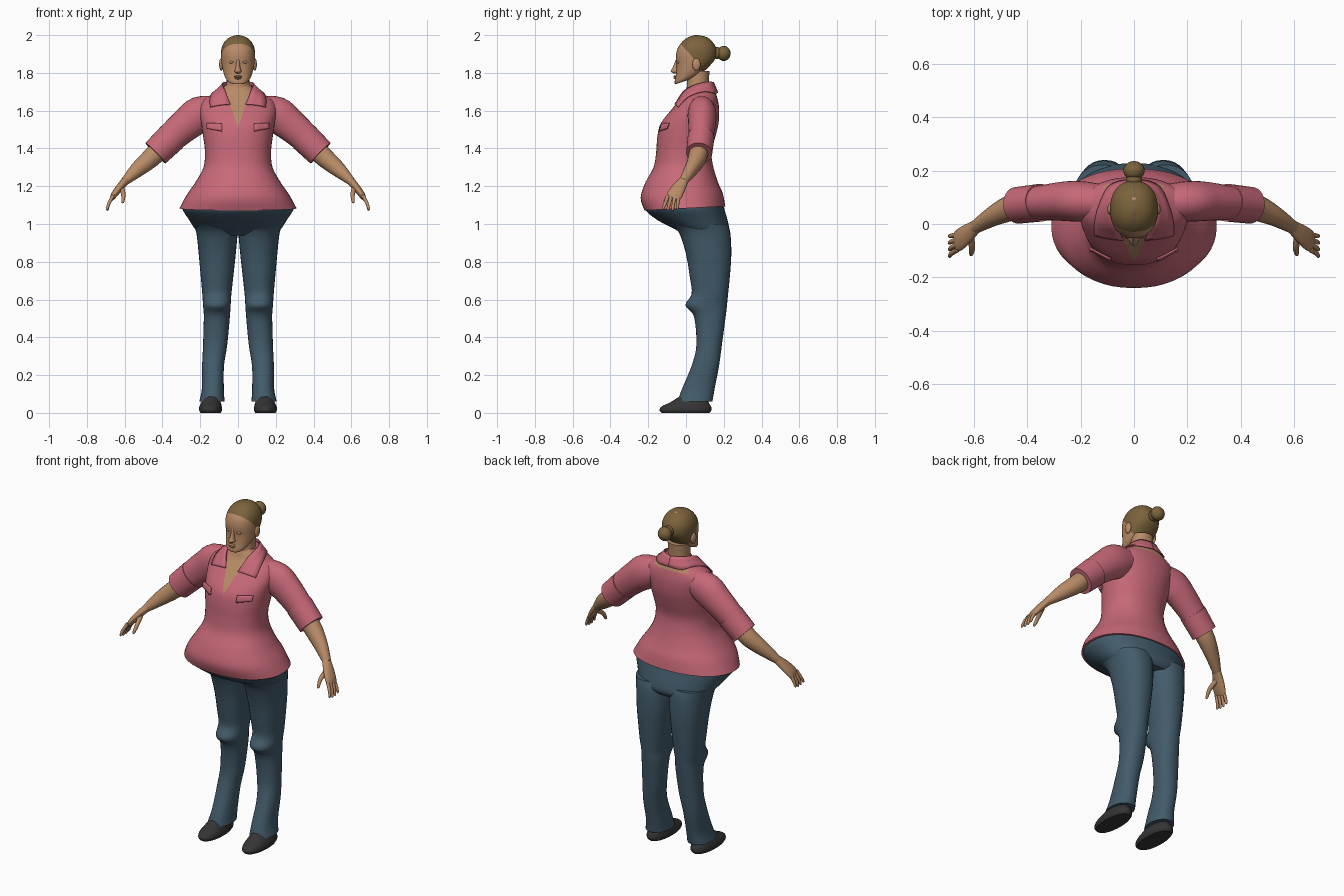
import bpy, bmesh, math
from mathutils import Vector

if "Cube" in bpy.data.objects:
    bpy.data.objects.remove(bpy.data.objects["Cube"])


def material(name, r, g, b):
    m = bpy.data.materials.new(name)
    m.use_nodes = True
    m.diffuse_color = (r, g, b, 1)
    bsdf = m.node_tree.nodes["Principled BSDF"]
    bsdf.inputs["Base Color"].default_value = (r, g, b, 1)
    bsdf.inputs["Roughness"].default_value = 0.8
    return m


SKIN = material("tan skin", 0.48, 0.26, 0.135)
HAIR = material("brown hair", 0.2, 0.125, 0.045)
SHIRT = material("rose shirt", 0.57, 0.14, 0.185)
DENIM = material("blue denim", 0.055, 0.105, 0.145)
SHOE = material("black leather", 0.035, 0.035, 0.037)
SIDES = (("left", 1), ("right", -1))


def finish(name, bm, *mats):
    bmesh.ops.recalc_face_normals(bm, faces=bm.faces)
    me = bpy.data.meshes.new(name)
    bm.to_mesh(me)
    bm.free()
    for m in mats:
        me.materials.append(m)
    ob = bpy.data.objects.new(name, me)
    bpy.context.collection.objects.link(ob)
    bpy.ops.object.select_all(action="DESELECT")
    ob.select_set(True)
    bpy.context.view_layer.objects.active = ob
    bpy.ops.object.shade_smooth_by_angle(angle=math.radians(45))
    return ob


def spline(rows, steps):
    """Smoothly interpolated rows, passing through every given row."""
    out = []
    for i in range(len(rows) - 1):
        a, b, c, d = (rows[max(i - 1, 0)], rows[i], rows[i + 1],
                      rows[min(i + 2, len(rows) - 1)])
        for k in range(steps):
            t = k / steps
            out.append([q + t * ((r - p) + t * ((2 * p - 5 * q + 4 * r - s)
                        + t * (3 * (q - r) + s - p))) / 2
                        for p, q, r, s in zip(a, b, c, d)])
    return out + [list(rows[-1])]


def skin_rings(rings):
    bm = bmesh.new()
    loops = [[bm.verts.new(p) for p in ring] for ring in rings]
    n = len(loops[0])
    for a, b in zip(loops, loops[1:]):
        for j in range(n):
            bm.faces.new((a[j], a[(j + 1) % n], b[(j + 1) % n], b[j]))
    bm.faces.new(loops[0])
    bm.faces.new(loops[-1])
    return bm


def power(v, e):
    return math.copysign(abs(v) ** e, v)


def stack(rows, side=1, n=32, square=2.2, steps=4):
    """Level rings: height, centre x, half width, front y, back y, tilt."""
    rings = []
    for z, cx, rx, yf, yb, tilt in spline(rows, steps):
        ring = []
        for j in range(n):
            a = math.tau * j / n
            dy = power(math.sin(a), 2 / square) * (yb - yf) / 2
            x = cx * side + power(math.cos(a), 2 / square) * rx
            ring.append((x, (yf + yb) / 2 + dy, z + tilt * dy))
        rings.append(ring)
    return skin_rings(rings)


def tube(rows, side=1, n=20, steps=4):
    """Rings across a path: x, y, z, depth radius, other radius."""
    rows = spline(rows, steps)
    pts = [Vector((r[0] * side, r[1], r[2])) for r in rows]
    rings = []
    for i, (p, r) in enumerate(zip(pts, rows)):
        t = (pts[min(i + 1, len(pts) - 1)] - pts[max(i - 1, 0)]).normalized()
        u = Vector((0, 1, 0))
        u = (u - t * u.dot(t)).normalized()
        v = t.cross(u)
        rings.append([p + u * r[3] * math.cos(math.tau * j / n)
                      + v * r[4] * math.sin(math.tau * j / n) for j in range(n)])
    return skin_rings(rings)


def ball(name, at, size, mat):
    bm = bmesh.new()
    bmesh.ops.create_uvsphere(bm, u_segments=20, v_segments=12, radius=1)
    for v in bm.verts:
        v.co = Vector(at) + v.co * Vector(size)
    return finish(name, bm, mat)


def cut(bm, co, no):
    bmesh.ops.bisect_plane(bm, geom=bm.verts[:] + bm.edges[:] + bm.faces[:],
                           plane_co=co, plane_no=no)


def patch(name, top, bottom, target, mat, steps=4):
    """Thin cloth strip laid over a target."""
    bm = bmesh.new()
    rows = []
    for a, b in zip(spline(top, steps), spline(bottom, steps)):
        rows.append([bm.verts.new(Vector(a).lerp(Vector(b), k / 3)) for k in range(4)])
    for p, q in zip(rows, rows[1:]):
        for k in range(3):
            bm.faces.new((p[k], p[k + 1], q[k + 1], q[k]))
    ob = finish(name, bm, mat)
    wrap = ob.modifiers.new("lay", "SHRINKWRAP")
    wrap.target = target
    wrap.wrap_mode = "OUTSIDE"
    wrap.offset = 0.006
    thick = ob.modifiers.new("cloth", "SOLIDIFY")
    thick.thickness = 0.006
    thick.offset = 0
    return ob


# Shirt body, with the open neck and the bare strip behind the collar
bm = stack([(1.083, 0, .31, -.22, .208, .05), (1.15, 0, .274, -.24, .195, .05),
            (1.22, 0, .226, -.215, .17, 0), (1.30, 0, .183, -.172, .145, 0),
            (1.38, 0, .175, -.158, .135, 0), (1.46, 0, .184, -.152, .155, 0),
            (1.53, 0, .194, -.135, .172, 0), (1.60, 0, .205, -.082, .176, 0),
            (1.65, 0, .192, -.04, .17, 0), (1.685, 0, .14, -.012, .16, 0),
            (1.715, 0, .085, 0, .15, 0), (1.735, 0, .07, .01, .14, 0)], n=48)
for sx in (3, -3):
    cut(bm, (0, 0, 1.51), (sx, 0, -1))
for z in (1.672, 1.69):
    cut(bm, (0, 0, z), (0, 0, 1))
for f in bm.faces:
    c = f.calc_center_median()
    opening = c.y < .05 and c.z - 1.51 > 3 * abs(c.x)
    strip = c.y > .11 and 1.672 < c.z < 1.69 and abs(c.x) < .11
    f.material_index = int(opening or strip)
shirt = finish("shirt_body", bm, SHIRT, SKIN)

# Trouser seat
finish("trouser_seat", stack([
    (1.11, 0, .285, -.215, .195, .05), (1.08, 0, .295, -.212, .2, .05),
    (1.02, 0, .258, -.15, .22, 0), (.97, 0, .225, -.055, .228, 0),
    (.94, 0, .19, 0, .21, 0)], n=48), DENIM)

for label, s in SIDES:
    # Trouser leg and shoe
    leg = [(1.0, .118, .118, -.08, .222), (.95, .111, .109, -.035, .235),
           (.84, .11, .098, 0, .24), (.72, .111, .086, .02, .232),
           (.63, .112, .077, .03, .223), (.57, .112, .073, -.003, .217),
           (.51, .112, .069, .042, .21), (.36, .121, .064, .055, .19),
           (.25, .132, .058, .03, .175), (.13, .133, .058, -.02, .152),
           (.06, .138, .067, -.045, .14)]
    finish(label + "_trouser_leg", stack([r + (0,) for r in leg], s), DENIM)
    finish(label + "_shoe", stack([
        (0, .145, .054, -.13, .125, 0), (.015, .145, .061, -.14, .135, 0),
        (.035, .145, .059, -.128, .132, 0), (.055, .143, .052, -.085, .12, 0),
        (.09, .14, .04, -.03, .11, 0)], s), SHOE)

    # Sleeve with its turned-up cuff
    finish(label + "_sleeve", tube([
        (.10, .08, 1.61, .065, .07), (.2, .085, 1.58, .076, .096),
        (.27, .085, 1.53, .073, .088), (.34, .08, 1.47, .066, .08),
        (.40, .075, 1.41, .062, .074)], s, 28), SHIRT)
    finish(label + "_cuff", tube([
        (.35, .08, 1.46, .071, .081), (.437, .07, 1.375, .069, .076)], s, 28), SHIRT)

    # Forearm, palm, fingers and thumb
    finish(label + "_forearm", tube([
        (.40, .072, 1.41, .05, .055), (.46, .06, 1.35, .049, .051),
        (.53, .028, 1.29, .037, .041), (.60, -.015, 1.225, .024, .022)], s), SKIN)
    finish(label + "_palm", tube([
        (.59, -.008, 1.235, .024, .022), (.625, -.036, 1.195, .036, .02),
        (.655, -.06, 1.155, .041, .017), (.668, -.07, 1.133, .036, .01)], s), SKIN)
    for i, finger in enumerate(("index", "middle", "ring", "little")):
        k = i - 1.5
        drop = .006 * abs(k)
        finish(f"{label}_{finger}_finger", tube([
            (.662, -.068 + .019 * k, 1.15, .01, .01),
            (.683, -.077 + .022 * k, 1.11, .009, .009),
            (.691, -.083 + .025 * k, 1.075 + drop, .007, .007),
            (.692, -.084 + .025 * k, 1.067 + drop, .002, .002)], s, 10), SKIN)
    finish(label + "_thumb", tube([
        (.615, -.04, 1.19, .014, .014), (.607, -.085, 1.155, .012, .012),
        (.61, -.112, 1.118, .008, .008), (.611, -.116, 1.11, .002, .002)], s, 10), SKIN)

    # Collar half and chest pocket flap
    top = [(0, .145, 1.75), (.06, .12, 1.752), (.082, .06, 1.74),
           (.068, -.01, 1.705), (.04, -.058, 1.632)]
    low = [(0, .168, 1.695), (.08, .15, 1.69), (.13, .07, 1.695),
           (.148, .0, 1.665), (.145, -.038, 1.615)]
    flip = lambda pts: [(x * s, y, z) for x, y, z in pts]
    patch(label + "_collar", flip(top), flip(low), shirt, SHIRT)
    patch(label + "_pocket_flap", flip([(.085, -.13, 1.53), (.165, -.09, 1.535)]),
          flip([(.085, -.14, 1.49), (.165, -.1, 1.505)]), shirt, SHIRT)

    # Ear, cheek and eyelid
    ball(label + "_ear", (s * .088, .055, 1.845), (.012, .022, .033), SKIN)
    ball(label + "_eyelid", (s * .033, -.039, 1.857), (.016, .011, .008), SKIN)

# Neck
finish("neck", stack([(1.60, 0, .072, -.01, .13, 0), (1.68, 0, .066, 0, .125, 0),
                      (1.74, 0, .06, .005, .12, 0), (1.81, 0, .06, .01, .125, 0)]), SKIN)

# Head, cut along the hairline
bm = stack([(1.752, 0, .022, -.04, 0, .3), (1.755, 0, .047, -.056, .03, .35),
            (1.775, 0, .066, -.06, .08, .3), (1.81, 0, .079, -.053, .115, .2),
            (1.85, 0, .087, -.05, .145, .1), (1.89, 0, .09, -.053, .16, 0),
            (1.93, 0, .087, -.044, .16, 0), (1.965, 0, .071, -.02, .14, 0),
            (1.988, 0, .045, .01, .112, 0), (2.0, 0, .008, .045, .065, 0)], n=40)
line = [(-.035, 1.96), (.03, 1.89), (.085, 1.785)]
for (y0, z0), (y1, z1) in zip(line, line[1:]):
    cut(bm, (0, y0, z0), (0, z0 - z1, y1 - y0))
for z in (1.96, 1.89, 1.785):
    cut(bm, (0, 0, z), (0, 0, 1))
for f in bm.faces:
    c = f.calc_center_median()
    (y0, z0), (y1, z1) = line[:2] if c.z > 1.89 else line[1:]
    edge = y0 + (y1 - y0) * (z0 - c.z) / (z0 - z1)
    f.material_index = int(c.z > 1.96 or (c.z > 1.785 and c.y > edge))
finish("head", bm, SKIN, HAIR)

# Nose, lips and hair bun
finish("nose", stack([(1.797, 0, .01, -.064, -.03, 0), (1.808, 0, .018, -.081, -.03, 0),
                      (1.83, 0, .012, -.07, -.03, 0), (1.872, 0, .009, -.053, -.03, 0)],
                     n=16, square=2), SKIN)
ball("upper_lip", (0, -.056, 1.781), (.022, .011, .005), SKIN)
ball("lower_lip", (0, -.056, 1.772), (.019, .01, .006), SKIN)
ball("bun_base", (0, .165, 1.905), (.03, .025, .032), HAIR)
ball("hair_bun", (0, .2, 1.903), (.04, .036, .04), HAIR)
ball("crown_parting", (0, .085, 1.991), (.013, .018, .004), SKIN)
